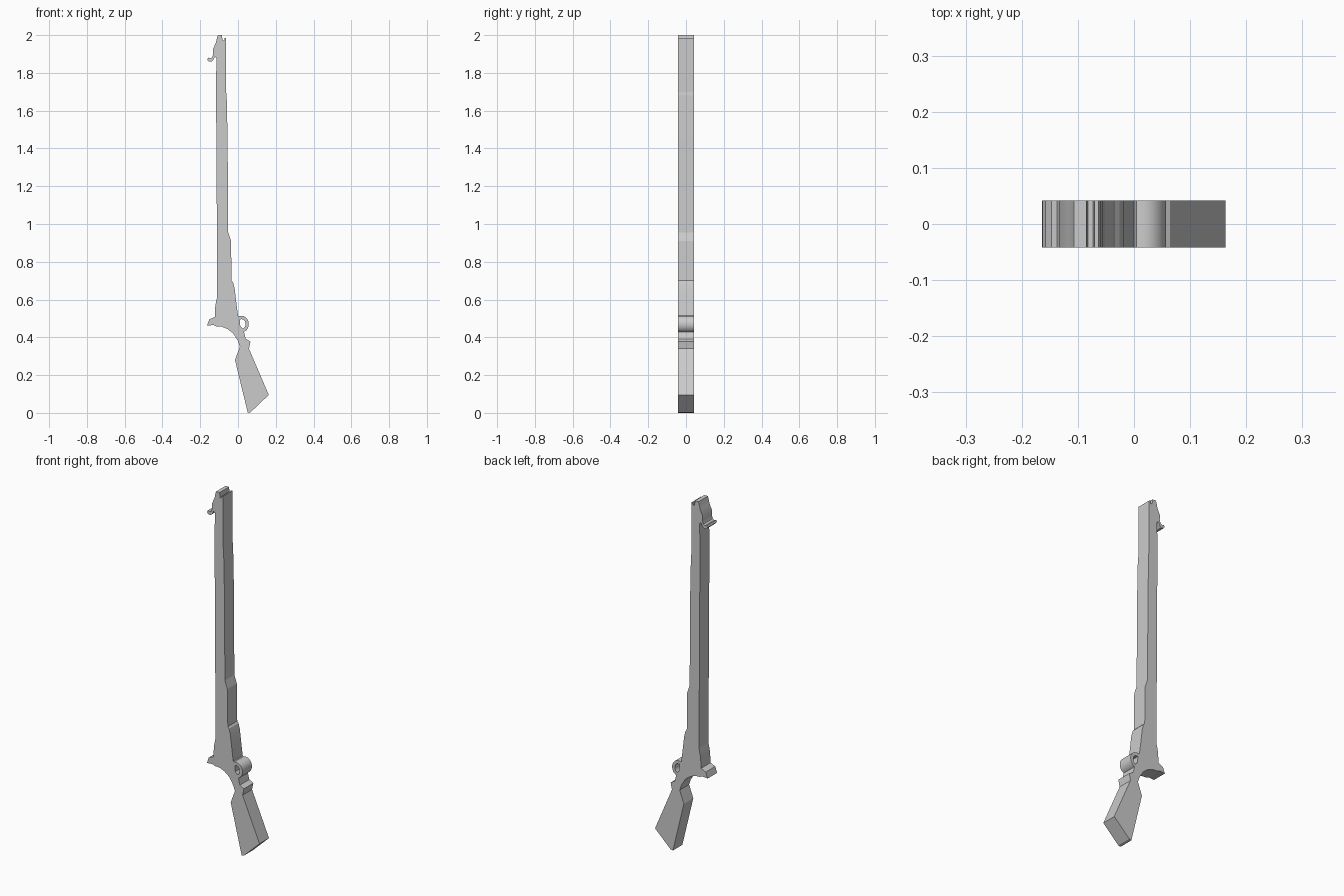
import bpy, bmesh, math

if "Cube" in bpy.data.objects:
    bpy.data.objects.remove(bpy.data.objects["Cube"])

HALF = 0.042  # half thickness of the flat-cut shape


def slab(name, outline, seams=(), smooth=True):
    """Extrude an (x, z) outline along y; edges in seams stay open to join a neighbour."""
    n = len(outline)
    area = sum(outline[i][0] * outline[(i + 1) % n][1] - outline[(i + 1) % n][0] * outline[i][1]
               for i in range(n))
    bm = bmesh.new()
    front = [bm.verts.new((x, -HALF, z)) for x, z in outline]
    back = [bm.verts.new((x, HALF, z)) for x, z in outline]
    bm.faces.new(front)
    bm.faces.new(back[::-1])
    for i in range(n):
        if i not in seams:
            j = (i + 1) % n
            bm.faces.new((front[j], front[i], back[i], back[j]))
    if area < 0:
        bmesh.ops.reverse_faces(bm, faces=bm.faces[:])
    mesh = bpy.data.meshes.new(name)
    bm.to_mesh(mesh)
    bm.free()
    obj = bpy.data.objects.new(name, mesh)
    bpy.context.collection.objects.link(obj)
    if smooth:
        bpy.ops.object.select_all(action='DESELECT')
        obj.select_set(True)
        bpy.context.view_layer.objects.active = obj
        bpy.ops.object.shade_smooth_by_angle(angle=math.radians(30))
    return obj


def arc(rx, rz, steps=14, start=110, end=-70):
    angles = [math.radians(start + (end - start) * i / steps) for i in range(steps + 1)]
    return [(0.018 + rx * math.cos(a), 0.47 + rz * math.sin(a)) for a in angles]


# Barrel with stepped fore-stock and notched muzzle
slab("barrel", [
    (-0.11, 0.615), (-0.026, 0.69), (-0.034, 0.70), (-0.037, 0.91), (-0.052, 0.955),
    (-0.055, 1.45), (-0.060, 1.68), (-0.063, 1.70), (-0.063, 1.985), (-0.070, 1.985),
    (-0.073, 1.972), (-0.082, 1.972), (-0.085, 2.0), (-0.107, 2.0),
    (-0.113, 1.88), (-0.117, 1.75), (-0.114, 1.40)],
    seams=(0, 13), smooth=False)

# Hammer-like hook beside the muzzle
slab("muzzle_hook", [
    (-0.107, 2.0), (-0.111, 1.985), (-0.117, 1.96), (-0.133, 1.925), (-0.131, 1.90),
    (-0.137, 1.882), (-0.147, 1.876), (-0.158, 1.881), (-0.163, 1.870), (-0.155, 1.860),
    (-0.142, 1.859), (-0.132, 1.866), (-0.123, 1.885), (-0.113, 1.88)],
    seams=(13,))

# Round trigger ring
outer, inner = arc(0.039, 0.044), arc(0.022, 0.026)
slab("trigger_ring", outer + inner[::-1], seams=(len(outer) - 1, 2 * len(outer) - 1))

# Receiver with rear spur and curved grip
slab("receiver", [
    (-0.11, 0.615), (-0.026, 0.69), (-0.018, 0.66), (-0.008, 0.575), (0.0, 0.515),
    outer[0], inner[0], (0.012, 0.46), inner[-1], outer[-1],
    (0.041, 0.392), (0.066, 0.378), (0.058, 0.34),
    (0.010, 0.35), (0.0, 0.38), (-0.025, 0.42), (-0.055, 0.444), (-0.085, 0.456),
    (-0.115, 0.458), (-0.130, 0.465), (-0.164, 0.462), (-0.152, 0.495), (-0.123, 0.508),
    (-0.120, 0.57)],
    seams=(0, 5, 8, 12))

# Shoulder stock
slab("butt_stock", [
    (0.058, 0.34), (0.163, 0.095), (0.066, 0.003), (0.052, 0.0), (-0.016, 0.28),
    (0.010, 0.35)],
    seams=(5,), smooth=False)
